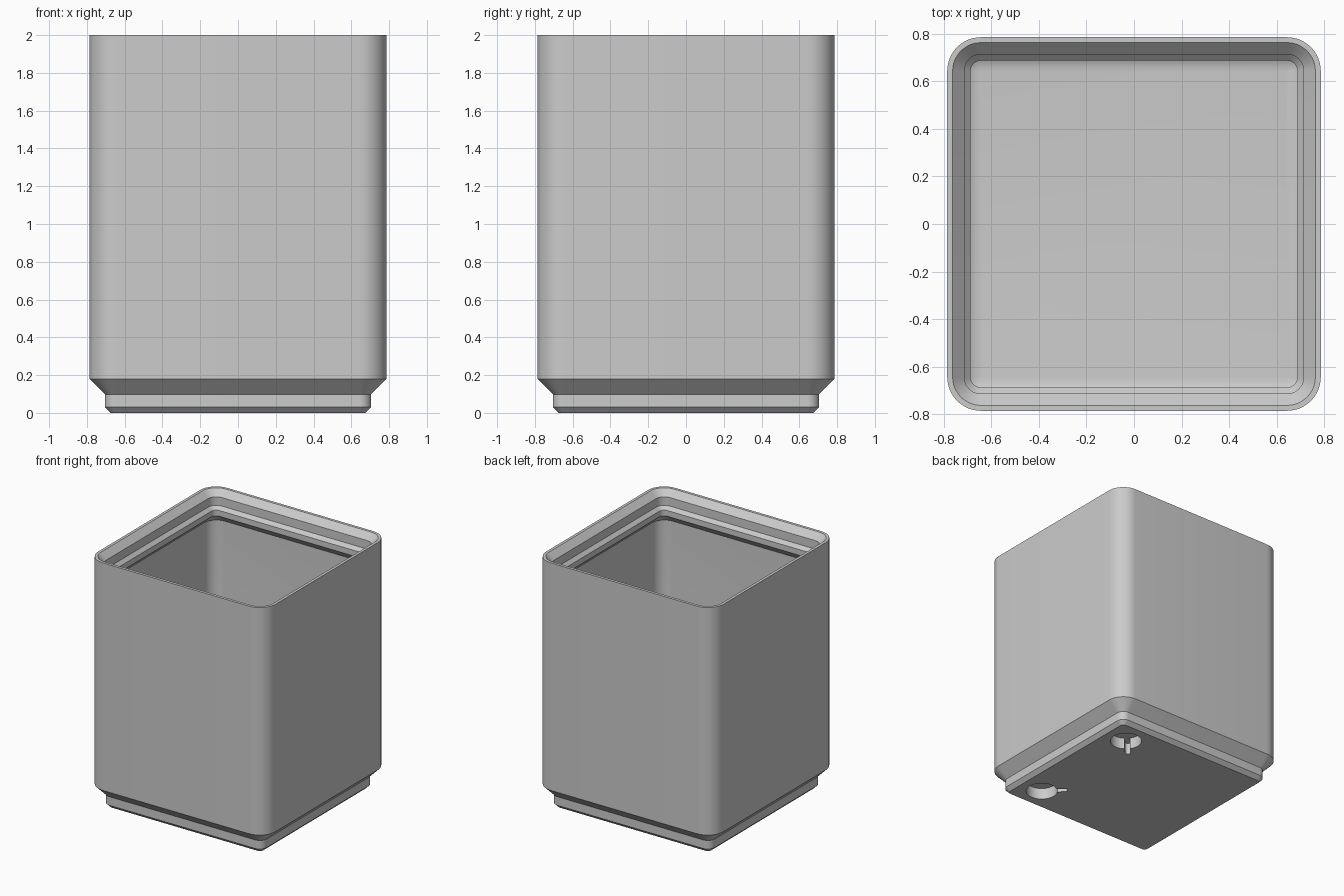
import bpy, bmesh, math
from mathutils import Matrix

cube = bpy.data.objects.get("Cube")
if cube:
    bpy.data.objects.remove(cube, do_unlink=True)

S = 2 / 52.8          # millimetres to model units
HALF, RADIUS = 20.75, 3.75
WALL, FLOOR, COVE = 0.95, 7.0, 2.8

grey = bpy.data.materials.new("plain grey")
grey.use_nodes = True
colour = (0.6, 0.6, 0.6, 1)
grey.diffuse_color = colour
grey.node_tree.nodes["Principled BSDF"].inputs["Base Color"].default_value = colour


def make_object(name, bm):
    bmesh.ops.recalc_face_normals(bm, faces=bm.faces)
    mesh = bpy.data.meshes.new(name)
    bm.to_mesh(mesh)
    bm.free()
    mesh.materials.append(grey)
    obj = bpy.data.objects.new(name, mesh)
    bpy.context.collection.objects.link(obj)
    return obj


def ring(bm, inset, z, segments=12):
    """Rounded square loop, set in from the outer wall."""
    r = max(0.05, RADIUS - inset)
    c = HALF - inset - r
    verts = []
    for k, (sx, sy) in enumerate(((1, 1), (-1, 1), (-1, -1), (1, -1))):
        for i in range(segments + 1):
            a = math.pi / 2 * (k + i / segments)
            verts.append(bm.verts.new(((sx * c + r * math.cos(a)) * S,
                                       (sy * c + r * math.sin(a)) * S, z * S)))
    return verts


# Bin section: stepped foot, outer wall, rim, stacking lip, inner wall
profile = [(2.95, 0), (2.15, 0.8), (2.15, 2.6), (0, 4.75), (0, 52.8),
           (0.6, 52.8), (1.9, 51.5), (1.9, 49.7), (2.6, 49.0),
           (2.6, 47.8), (WALL, 46.15)]
# Cove between inner wall and floor
for i in range(9):
    a = math.pi / 2 * i / 8
    profile.append((WALL + COVE * (1 - math.cos(a)), FLOOR + COVE * (1 - math.sin(a))))

bm = bmesh.new()
loops = [ring(bm, inset, z) for inset, z in profile]
for low, high in zip(loops, loops[1:]):
    for i in range(len(low)):
        j = (i + 1) % len(low)
        bm.faces.new((low[i], low[j], high[j], high[i]))
bm.faces.new(loops[0])
bm.faces.new(loops[-1])
storage_bin = make_object("storage_bin", bm)


def slot_cutter(name, x0, x1, r, depth, place):
    """Upright prism with rounded ends, running from x0 to x1."""
    bm = bmesh.new()
    outline = []
    for k, x in enumerate((x1, x0)):
        for i in range(17):
            a = math.pi * (k + i / 16) - math.pi / 2
            outline.append(bm.verts.new(((x + r * math.cos(a)) * S, r * math.sin(a) * S, -S)))
    face = bm.faces.new(outline)
    top = bmesh.ops.extrude_face_region(bm, geom=[face])["geom"]
    bmesh.ops.translate(bm, vec=(0, 0, (depth + 1) * S),
                        verts=[v for v in top if isinstance(v, bmesh.types.BMVert)])
    bmesh.ops.remove_doubles(bm, verts=bm.verts, dist=1e-5)
    bm.transform(place)
    return make_object(name, bm)


def cut(cutter):
    mod = storage_bin.modifiers.new("cut", 'BOOLEAN')
    mod.operation, mod.solver, mod.object = 'DIFFERENCE', 'EXACT', cutter
    bpy.ops.object.modifier_apply(modifier=mod.name)
    bpy.data.objects.remove(cutter, do_unlink=True)


bpy.ops.object.select_all(action='DESELECT')
storage_bin.select_set(True)
bpy.context.view_layer.objects.active = storage_bin

# Round foot sockets, each with a release slot towards the centre
for k in range(4):
    turn = Matrix.Rotation(math.pi * (k / 2 + 0.25), 4, 'Z')
    place = turn @ Matrix.Translation((13 * math.sqrt(2) * S, 0, 0))
    cut(slot_cutter("socket_cutter", 0, 0, 3.1, 2.4, place))
    cut(slot_cutter("slot_cutter", -4.6, 0, 0.55, 2.39, place))

bpy.ops.object.shade_smooth_by_angle(angle=math.radians(30))
